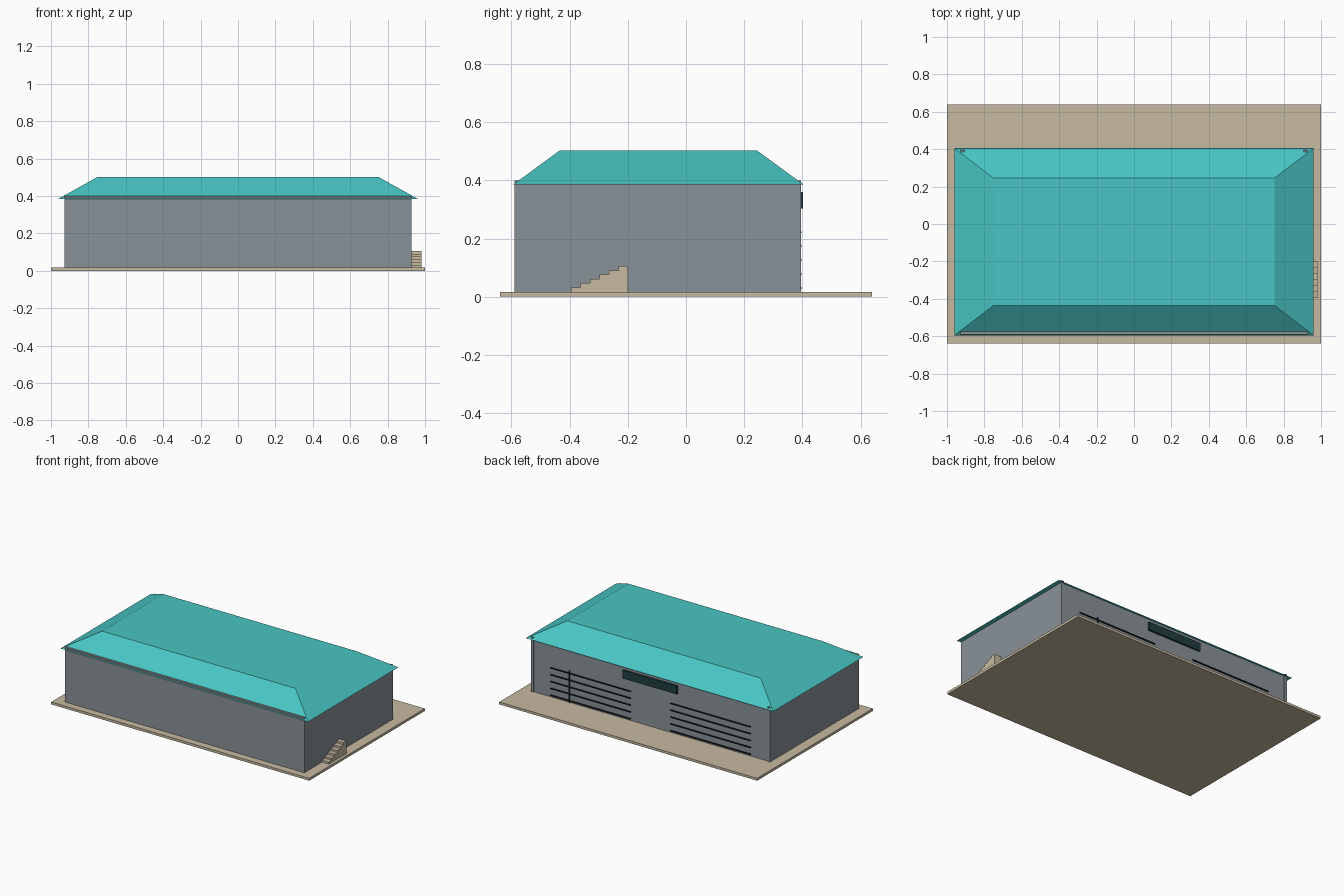
import bpy
import bmesh

if "Cube" in bpy.data.objects:
    bpy.data.objects.remove(bpy.data.objects["Cube"])


def srgb(r, g, b):
    lin = lambda c: c / 12.92 if c <= 0.04045 else ((c + 0.055) / 1.055) ** 2.4
    return tuple(lin(c / 255) for c in (r, g, b)) + (1.0,)


def material(name, rgb):
    m = bpy.data.materials.new(name)
    m.diffuse_color = srgb(*rgb)
    m.use_nodes = True
    m.node_tree.nodes["Principled BSDF"].inputs["Base Color"].default_value = m.diffuse_color
    return m


STONE = material("sand_stone", (198, 186, 161))
GREY = material("wall_grey", (138, 146, 152))
TEAL = material("roof_teal", (72, 197, 195))
DARK_TEAL = material("sign_dark_teal", (32, 62, 64))
BLACK = material("bar_black", (20, 26, 30))


def finish(name, bm, mat):
    bmesh.ops.recalc_face_normals(bm, faces=bm.faces)
    mesh = bpy.data.meshes.new(name)
    bm.to_mesh(mesh)
    bm.free()
    mesh.materials.append(mat)
    obj = bpy.data.objects.new(name, mesh)
    bpy.context.collection.objects.link(obj)
    return obj


def loft(name, bottom, top, z0, z1, mat):
    """Solid between two axis-aligned rectangles (x0, x1, y0, y1)."""
    bm = bmesh.new()
    rings = []
    for (x0, x1, y0, y1), z in ((bottom, z0), (top, z1)):
        rings.append([bm.verts.new((x, y, z)) for x, y in
                      ((x0, y0), (x1, y0), (x1, y1), (x0, y1))])
    low, high = rings
    bm.faces.new(low[::-1])
    bm.faces.new(high)
    for i in range(4):
        j = (i + 1) % 4
        bm.faces.new((low[i], low[j], high[j], high[i]))
    return finish(name, bm, mat)


def box(name, x0, x1, y0, y1, z0, z1, mat):
    rect = (x0, x1, y0, y1)
    return loft(name, rect, rect, z0, z1, mat)


# Ground slab
FLOOR = 0.017
box("ground_slab", -1, 1, -0.64, 0.64, 0, FLOOR, STONE)

# Walls: front and sides rise slightly through the eaves, back is recessed
box("front_wall", -0.927, 0.927, -0.59, -0.57, FLOOR, 0.40, GREY)
box("back_wall", -0.907, 0.907, 0.37, 0.389, FLOOR, 0.39, GREY)
for side, x0 in (("left", -0.927), ("right", 0.907)):
    box(side + "_wall", x0, x0 + 0.02, -0.57, 0.395, FLOOR, 0.40, GREY)

# Hipped roof with a flat top
loft("roof", (-0.96, 0.96, -0.595, 0.405), (-0.75, 0.75, -0.435, 0.245),
     0.385, 0.502, TEAL)

# Sign board under the back eave
box("sign_board", -0.21, 0.21, 0.389, 0.403, 0.303, 0.36, DARK_TEAL)

# Two groups of horizontal bars on the back wall
for side, x0 in (("left", -0.775), ("right", 0.155)):
    for i in range(5):
        z = 0.03 + 0.048 * i
        box(f"{side}_bar_{i + 1}", x0, x0 + 0.62, 0.389, 0.397,
            z - 0.003, z + 0.003, BLACK)
box("upright_bar", 0.626, 0.632, 0.389, 0.396, FLOOR, 0.24, BLACK)

# Side staircase: one stepped profile extruded along x
STEPS, RUN, RISE = 6, 0.0325, 0.0147
profile = [(-0.395, FLOOR)]
for i in range(STEPS):
    y, z = -0.395 + RUN * i, FLOOR + RISE * (i + 1)
    profile += [(y, z), (y + RUN, z)]
profile.append((-0.395 + RUN * STEPS, FLOOR))
bm = bmesh.new()
face = bm.faces.new([bm.verts.new((0.927, y, z)) for y, z in profile])
ext = bmesh.ops.extrude_face_region(bm, geom=[face])
bmesh.ops.translate(bm, vec=(0.053, 0, 0),
                    verts=[v for v in ext["geom"] if isinstance(v, bmesh.types.BMVert)])
if not face.is_valid or len(bm.faces) < len(profile) + 2:
    bm.faces.new([v for v in bm.verts if abs(v.co.x - 0.927) < 1e-5])
finish("side_staircase", bm, STONE)
